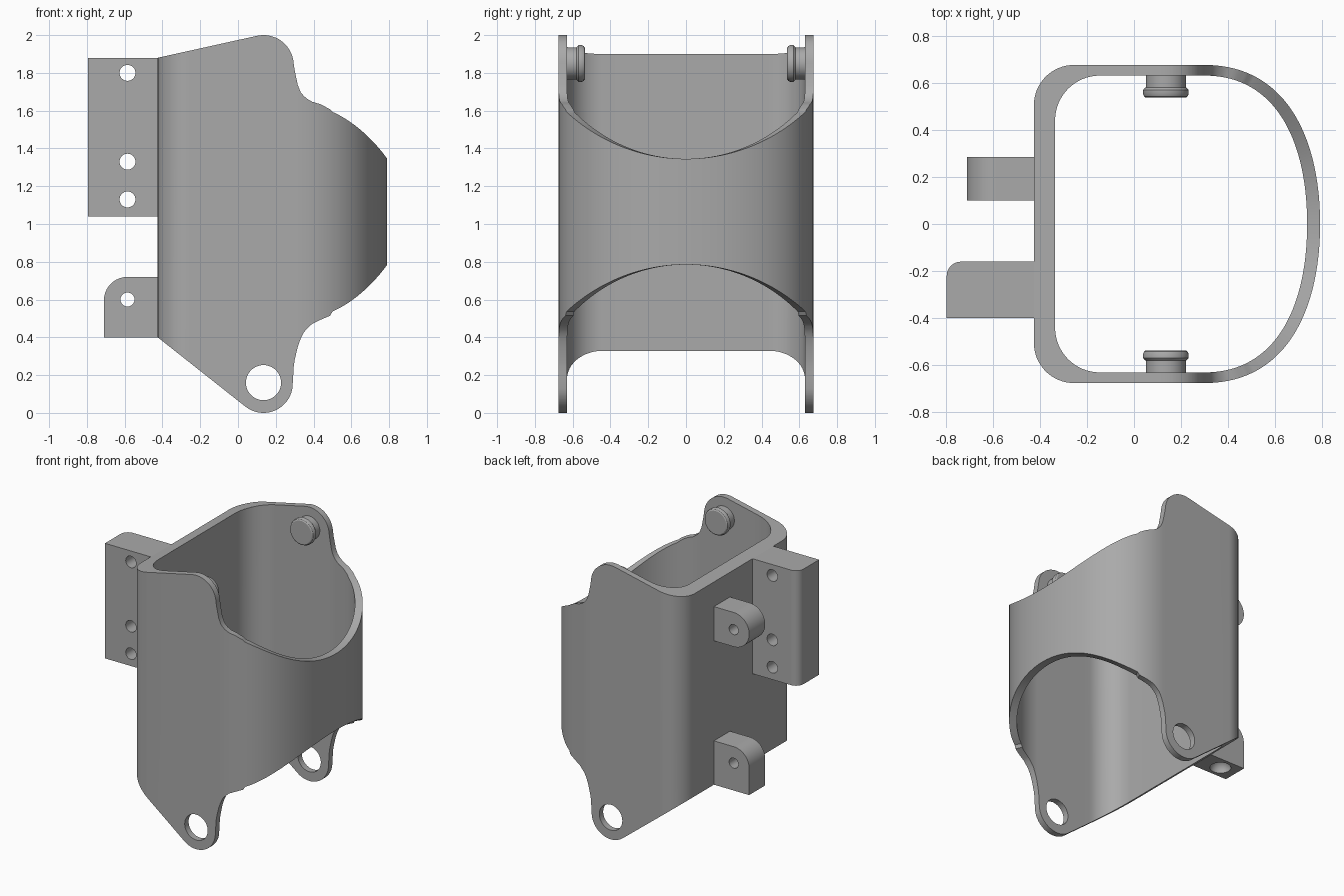
import bpy, bmesh, math
from mathutils import Vector, Matrix

if "Cube" in bpy.data.objects:
    bpy.data.objects.remove(bpy.data.objects["Cube"])

grey = bpy.data.materials.new("plain_grey")
grey.diffuse_color = (0.40, 0.40, 0.40, 1)
grey.use_nodes = True
grey.node_tree.nodes["Principled BSDF"].inputs["Base Color"].default_value = grey.diffuse_color


def add(name, bm):
    bmesh.ops.recalc_face_normals(bm, faces=bm.faces[:])
    me = bpy.data.meshes.new(name)
    bm.to_mesh(me)
    bm.free()
    ob = bpy.data.objects.new(name, me)
    bpy.context.collection.objects.link(ob)
    me.materials.append(grey)
    return ob


def activate(ob):
    bpy.ops.object.select_all(action='DESELECT')
    ob.select_set(True)
    bpy.context.view_layer.objects.active = ob


def cut(ob, cutters):
    activate(ob)
    for c in cutters:
        m = ob.modifiers.new("cut", 'BOOLEAN')
        m.operation, m.solver, m.object = 'DIFFERENCE', 'EXACT', c
        bpy.ops.object.modifier_apply(modifier=m.name)
    for c in cutters:
        bpy.data.objects.remove(c)


def smooth(ob):
    activate(ob)
    bpy.ops.object.shade_smooth_by_angle(angle=math.radians(30))


def prism(name, pts, place, a, b):
    """Extrude a 2D outline from a to b; place(u, v, w) maps to xyz."""
    bm = bmesh.new()
    lo = [bm.verts.new(place(u, v, a)) for u, v in pts]
    hi = [bm.verts.new(place(u, v, b)) for u, v in pts]
    bm.faces.new(lo)
    bm.faces.new(hi)
    for i in range(len(pts)):
        j = (i + 1) % len(pts)
        bm.faces.new((lo[i], lo[j], hi[j], hi[i]))
    return add(name, bm)


def arc(cx, cz, r, a0, a1, n):
    return [(cx + r * math.cos(math.radians(a0 + (a1 - a0) * i / n)),
             cz + r * math.sin(math.radians(a0 + (a1 - a0) * i / n))) for i in range(n + 1)]


along_y = lambda u, v, w: (u, w, v)
along_z = lambda u, v, w: (u, v, w)


def hole(x, z, r, y0, y1):
    return prism("hole_cutter", arc(x, z, r, 0, 352.5, 47), along_y, y0, y1)


# Upper and lower edge heights of the sleeve along x
TOP = [(-0.425, 1.88)] + arc(0.135, 1.84, 0.16, 103, 4, 16) + [
    (0.305, 1.78), (0.315, 1.74), (0.33, 1.70), (0.355, 1.67), (0.39, 1.648), (0.44, 1.633), (0.5, 1.6)]
LOW = [(-0.425, 0.40)] + arc(0.135, 0.155, 0.155, 232, 358, 18) + [
    (0.295, 0.25), (0.305, 0.31), (0.325, 0.38), (0.35, 0.43), (0.39, 0.47), (0.43, 0.49), (0.5, 0.52)]
R = 0.93


def lerp(table, x):
    if x <= table[0][0]:
        return table[0][1]
    for (x0, z0), (x1, z1) in zip(table, table[1:]):
        if x <= x1:
            return z0 + (z1 - z0) * (x - x0) / (x1 - x0)
    return None


def heights(x, y):
    t, l = lerp(TOP, x), lerp(LOW, x)
    if x > 0.3:  # scooped front wall
        sag = R - math.sqrt(R * R - y * y)
        t = max(t or 0, 1.345 + sag)
        l = min(2 if l is None else l, 0.785 - sag)
    return l, t


def bezier(p, t):
    s = 1 - t
    k = (s**3, 3 * s * s * t, 3 * s * t * t, t**3)
    return tuple(sum(k[i] * p[i][c] for i in range(4)) for c in (0, 1))


# Sleeve plan, one half: rear wall, rear corner, flat side, rounded front
half = [((-0.425, 0), (-0.335, 0))]
half += list(zip(arc(-0.255, 0.505, 0.17, 180, 90, 16), arc(-0.145, 0.44, 0.19, 180, 90, 16)))
last = -0.12
for x in sorted([p[0] for p in TOP + LOW] + [-0.1, 0.0, 0.2]):
    if last + 0.002 < x < 0.298:
        half.append(((x, 0.675), (x, 0.63)))
        last = x
OUT = [(0.3, 0.675), (0.65, 0.675), (0.79, 0.36), (0.79, 0)]
INN = [(0.3, 0.63), (0.61, 0.63), (0.735, 0.34), (0.735, 0)]
N = 64
half += [(bezier(OUT, i / N), bezier(INN, i / N)) for i in range(N + 1)]
loop = half + [((o[0], -o[1]), (i[0], -i[1])) for o, i in half[-2:0:-1]]

bm = bmesh.new()
rings = []
for o, i in loop:
    lo, to = heights(*o)
    li, ti = (lo, to) if o[0] >= 0.3 else heights(*i)
    rings.append([bm.verts.new(p) for p in (
        (*o, lo), (*o, to), (*i, ti), (*i, li))])
for a, b in zip(rings, rings[1:] + rings[:1]):
    for k in range(4):
        bm.faces.new((a[k], a[(k + 1) % 4], b[(k + 1) % 4], b[k]))
sleeve = add("sleeve", bm)
cut(sleeve, [hole(0.135, 0.16, 0.093, -0.8, 0.8)])
smooth(sleeve)

# Flanged pins on the inside of the upper ears
PIN = [(0, 0.645), (0.085, 0.645), (0.085, 0.58), (0.09, 0.577), (0.097, 0.568),
       (0.097, 0.552), (0.092, 0.541), (0.084, 0.536), (0, 0.536)]
for side, label in ((-1, "front"), (1, "back")):
    bm = bmesh.new()
    n = 48
    rows = [[bm.verts.new((0.135 + r * math.cos(2 * math.pi * j / n), side * y,
                           1.85 + r * math.sin(2 * math.pi * j / n))) for j in range(n)]
            for r, y in PIN[1:-1]]
    for a, b in zip(rows, rows[1:]):
        for j in range(n):
            bm.faces.new((a[j], a[(j + 1) % n], b[(j + 1) % n], b[j]))
    bm.faces.new(rows[0])
    bm.faces.new(rows[-1])
    smooth(add(label + "_pin", bm))

# Long hinge block with three bolt holes
block = prism("hinge_block", [(-0.40, -0.40), (-0.40, -0.16)] +
              arc(-0.735, -0.22, 0.06, 90, 180, 10) + [(-0.795, -0.40)], along_z, 1.04, 1.88)
cut(block, [hole(-0.585, z, 0.042, -0.5, 0) for z in (1.80, 1.33, 1.13)])
smooth(block)

# Rounded upper lug
lug = prism("upper_lug", [(-0.40, 1.45), (-0.40, 1.70)] +
            arc(-0.585, 1.575, 0.125, 90, 270, 28), along_y, 0.10, 0.285)
cut(lug, [hole(-0.585, 1.575, 0.037, 0, 0.4)])
smooth(lug)

# Square-footed lower lug with a dimple underneath
lug = prism("lower_lug", [(-0.40, 0.40), (-0.40, 0.72)] +
            arc(-0.585, 0.595, 0.125, 90, 180, 16) + [(-0.71, 0.40)], along_y, 0.10, 0.285)
bm = bmesh.new()
bmesh.ops.create_uvsphere(bm, u_segments=32, v_segments=16, radius=0.07,
                          matrix=Matrix.Translation(Vector((-0.585, 0.1925, 0.40))))
cut(lug, [hole(-0.585, 0.60, 0.037, 0, 0.4), add("dimple_cutter", bm)])
smooth(lug)
